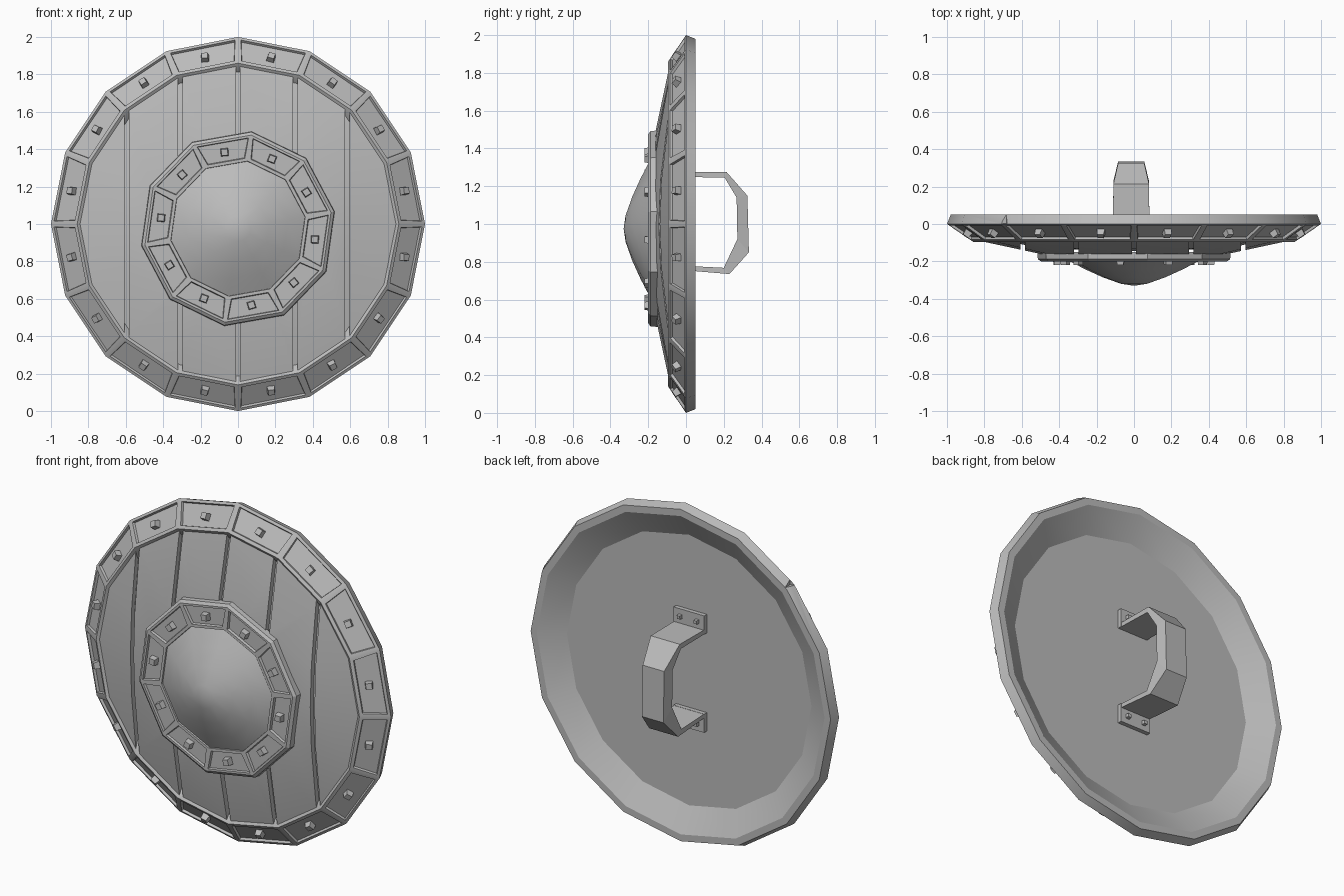
import bpy, bmesh, random
from math import cos, sin, pi, radians, atan2
from mathutils import Matrix, Vector

random.seed(4)
if "Cube" in bpy.data.objects:
    bpy.data.objects.remove(bpy.data.objects["Cube"])

grey = bpy.data.materials.new("plain_grey")
grey.use_nodes = True
COLOUR = (0.5, 0.5, 0.5, 1)
grey.diffuse_color = COLOUR
grey.node_tree.nodes["Principled BSDF"].inputs["Base Color"].default_value = COLOUR


def finish(bm, name, smooth=None):
    """Turn a bmesh into a named object, optionally smooth shaded up to an angle."""
    mesh = bpy.data.meshes.new(name)
    bm.to_mesh(mesh)
    bm.free()
    mesh.materials.append(grey)
    obj = bpy.data.objects.new(name, mesh)
    bpy.context.collection.objects.link(obj)
    if smooth:
        bpy.ops.object.select_all(action='DESELECT')
        obj.select_set(True)
        bpy.context.view_layer.objects.active = obj
        bpy.ops.object.shade_smooth_by_angle(angle=radians(smooth))
    return obj


def revolve(profile, sides, phase=0, height=1):
    """Spin a closed (radius, y) profile round the y axis; return faces per profile edge."""
    bm = bmesh.new()
    rings = []
    for k in range(sides):
        a = phase + 2 * pi * k / sides
        rings.append([bm.verts.new((r * cos(a), y, height + r * sin(a))) for r, y in profile])
    strips = []
    for i in range(len(profile)):
        j = (i + 1) % len(profile)
        if profile[i][0] == 0 and profile[j][0] == 0:
            continue
        strips.append([bm.faces.new((rings[k][i], rings[k][j],
                                     rings[(k + 1) % sides][j], rings[(k + 1) % sides][i]))
                       for k in range(sides)])
    bmesh.ops.remove_doubles(bm, verts=bm.verts, dist=0.0005)
    bmesh.ops.recalc_face_normals(bm, faces=bm.faces)
    return bm, strips


def sink_panels(bm, faces, border):
    bmesh.ops.inset_individual(bm, faces=faces, thickness=border, depth=0)
    bmesh.ops.inset_individual(bm, faces=faces, thickness=0.005, depth=-0.014)


def add_stud(bm, centre, normal, side, size, depth):
    """Square tapered stud standing along a normal."""
    normal, side = normal.normalized(), side.normalized()
    turn = Matrix((side, normal.cross(side), normal)).transposed().to_4x4()
    spin = Matrix.Rotation(pi / 4 + random.uniform(-0.15, 0.15), 4, 'Z')
    bmesh.ops.create_cone(bm, cap_ends=True, segments=4, radius1=size, radius2=size * 0.75,
                          depth=depth, matrix=Matrix.Translation(centre) @ turn @ spin)


def stud_ring(name, count, phase, radius, y, tilt, height):
    bm = bmesh.new()
    for k in range(count):
        a = phase + 2 * pi * k / count
        out = Vector((cos(a), 0, sin(a)))
        normal = out * sin(tilt) + Vector((0, -cos(tilt), 0))
        add_stud(bm, out * radius + Vector((0, y, height)), normal,
                 Vector((-sin(a), 0, cos(a))), 0.032, 0.05)
    finish(bm, name)


def add_box(bm, centre, size):
    bmesh.ops.create_cube(bm, size=1, matrix=Matrix.Translation(centre) @ Matrix.Diagonal((*size, 1)))


# Outer rim with sunken panels
bm, strips = revolve([(1, 0), (0.98, 0.05), (0.94, 0.05), (0.79, -0.035),
                      (0.825, -0.075), (0.86, -0.095)], 16)
sink_panels(bm, strips[5], 0.025)
rim = finish(bm, "rim", 30)

# Small chip in the rim edge
bm = bmesh.new()
edge = Vector((-cos(pi / 4), 0, sin(pi / 4)))
bmesh.ops.create_cube(bm, size=0.035, matrix=Matrix.Translation(edge + Vector((0.01, 0.04, 1.012)))
                      @ Matrix.Rotation(0.15, 4, 'Y') @ Matrix.Diagonal((1, 2.2, 1, 1)))
cutter = finish(bm, "chip_cutter")
cutter.hide_render = True
chip = rim.modifiers.new("chip", 'BOOLEAN')
chip.object = cutter
chip.solver = 'EXACT'
bpy.context.view_layer.objects.active = rim
bpy.ops.object.modifier_apply(modifier="chip")
bpy.data.objects.remove(cutter)

# Domed board body with flat back
bm, strips = revolve([(0, -0.03), (0.83, -0.03), (0.85, -0.085), (0.5, -0.16), (0, -0.175)], 16)
GAPS, HALF = (-0.595, -0.31, 0, 0.305, 0.585), 0.012
for gap in GAPS:
    for x in (gap - HALF, gap + HALF):
        bmesh.ops.bisect_plane(bm, geom=bm.verts[:] + bm.edges[:] + bm.faces[:],
                               plane_co=(x, 0, 0), plane_no=(1, 0, 0))
bm.normal_update()
grooves = [f for f in bm.faces if f.normal.y < -0.7
           and any(abs(f.calc_center_median().x - g) < HALF for g in GAPS)]
extruded = bmesh.ops.extrude_face_region(bm, geom=grooves)["geom"]
bmesh.ops.translate(bm, vec=(0, 0.03, 0),
                    verts=[v for v in extruded if isinstance(v, bmesh.types.BMVert)])
bmesh.ops.delete(bm, geom=[f for f in grooves if f.is_valid], context='FACES')
finish(bm, "boards", 20)

# Collar ring and smooth boss
BOSS_Z, PHASE = 0.975, radians(10)
bm, strips = revolve([(0.525, -0.15), (0.522, -0.188), (0.505, -0.2), (0.365, -0.2),
                      (0.355, -0.15)], 10, PHASE, BOSS_Z)
sink_panels(bm, strips[2], 0.02)
finish(bm, "boss_collar", 20)
bm, strips = revolve([(0, -0.15), (0.37, -0.15), (0.37, -0.188), (0.27, -0.24), (0.17, -0.285),
                      (0.07, -0.32), (0, -0.33)], 10, PHASE, BOSS_Z)
finish(bm, "boss", 40)

# Studs
stud_ring("rim_studs", 16, pi / 16, 0.905, -0.045, atan2(0.095, 0.137), 1)
stud_ring("collar_studs", 10, radians(-8), 0.415, -0.195, 0, BOSS_Z)

# Bent strap handle: outer y, outer z, inner y, inner z, half width
MID = -0.015
strap = [(-0.03, 1.275, -0.03, 1.25, 0.098), (0.215, 1.275, 0.205, 1.245, 0.095),
         (0.325, 1.15, 0.268, 1.14, 0.07), (0.333, 0.85, 0.272, 0.92, 0.07),
         (0.23, 0.735, 0.2, 0.768, 0.095), (-0.03, 0.757, -0.03, 0.78, 0.098)]
bm = bmesh.new()
loops = []
for oy, oz, iy, iz, w in strap:
    wide = max(w, 0.085)
    loops.append([bm.verts.new(p) for p in ((MID - w, oy, oz), (MID + w, oy, oz),
                                            (MID + wide, iy, iz), (MID - wide, iy, iz))])
for a, b in zip(loops, loops[1:]):
    for i in range(4):
        j = (i + 1) % 4
        bm.faces.new((a[i], a[j], b[j], b[i]))
bm.faces.new(loops[0])
bm.faces.new(loops[-1])
bmesh.ops.recalc_face_normals(bm, faces=bm.faces)
finish(bm, "handle")

# Handle feet with bolts
for name, z in (("upper", 1.305), ("lower", 0.725)):
    bm = bmesh.new()
    add_box(bm, (MID, -0.02, z), (0.2, 0.03, 0.11))
    finish(bm, name + "_handle_foot")
    bm = bmesh.new()
    for x in (-0.055, 0.055):
        add_stud(bm, Vector((MID + x, 0, z + (0.012 if z > 1 else -0.012))),
                 Vector((0, 1, 0)), Vector((1, 0, 0)), 0.018, 0.03)
    finish(bm, name + "_foot_bolts")
